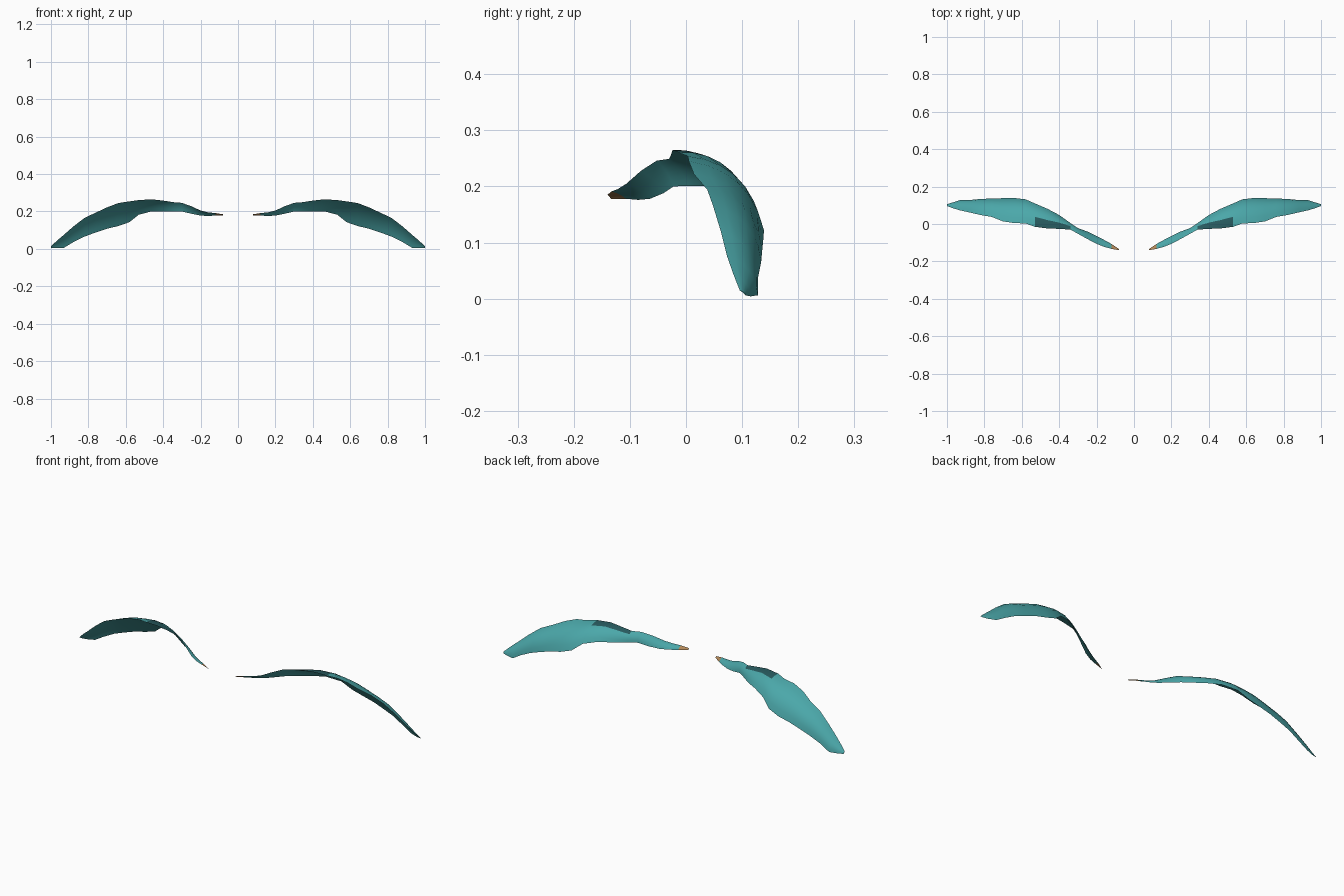
import bpy, bmesh, math
from mathutils import Vector

if "Cube" in bpy.data.objects:
    bpy.data.objects.remove(bpy.data.objects["Cube"])


def material(name, color):
    m = bpy.data.materials.new(name)
    m.diffuse_color = (*color, 1)
    m.use_nodes = True
    m.node_tree.nodes["Principled BSDF"].inputs["Base Color"].default_value = m.diffuse_color
    return m


teal = material("teal", (0.07, 0.39, 0.40))
dark = material("dark_teal", (0.02, 0.10, 0.11))
tan = material("tan_tip", (0.45, 0.25, 0.10))

# Stations along one blade: x, front-upper edge (y, z), rear-lower edge (y, z)
STATIONS = [
    (0.080, -.140, .185, -.134, .178),
    (0.12, -.133, .191, -.107, .178),
    (0.16, -.122, .195, -.085, .176),
    (0.20, -.106, .205, -.064, .178),
    (0.25, -.080, .228, -.040, .188),
    (0.30, -.052, .246, -.022, .200),
    (0.34, -.030, .249, .005, .201),
    (0.40, -.026, .258, .048, .201),
    (0.46, -.024, .265, .080, .201),
    (0.53, -.015, .261, .110, .183),
    (0.58, .003, .254, .132, .143),
    (0.64, .005, .245, .139, .122),
    (0.70, .014, .222, .138, .108),
    (0.76, .038, .194, .136, .088),
    (0.82, .048, .166, .134, .066),
    (0.88, .062, .120, .128, .036),
    (0.93, .073, .076, .128, .006),
    (0.97, .085, .042, .115, .004),
    (1.000, .096, .014, .106, .006),
]
N = 6  # spans across the width

# One arched, thin blade: closed lens-shaped sections skinned along x
bm = bmesh.new()
rings = []
for x, fy, fz, by, bz in STATIONS:
    f, b = Vector((x, fy, fz)), Vector((x, by, bz))
    w = b - f
    out = Vector((0, -w.z, w.y)).normalized()
    width = w.length

    def point(t, bulge):
        return f + w * t + out * (bulge * width * 4 * t * (1 - t))

    top = [bm.verts.new(point(i / N, 0.17)) for i in range(N + 1)]
    low = [bm.verts.new(point(i / N, 0.06)) for i in range(N - 1, 0, -1)]
    rings.append(top + low)

for k, (a, b) in enumerate(zip(rings, rings[1:])):
    for i in range(2 * N):
        j = (i + 1) % (2 * N)
        face = bm.faces.new((a[i], b[i], b[j], a[j]))
        face.smooth = True
        if k == 0:
            face.material_index = 1
        elif 6 <= k <= 8 and i < 2:      # darker strip along the crest
            face.material_index = 2
        elif i >= N:
            face.material_index = 0
bm.faces.new(rings[0])
bm.faces.new(rings[-1][::-1])
bmesh.ops.recalc_face_normals(bm, faces=bm.faces)

mesh = bpy.data.meshes.new("curved_blades")
bm.to_mesh(mesh)
bm.free()
for m in (teal, tan, dark):
    mesh.materials.append(m)
blades = bpy.data.objects.new("curved_blades", mesh)
bpy.context.collection.objects.link(blades)

# Mirror to make the matching blade
blades.modifiers.new("mirror", 'MIRROR').use_axis[0] = True

bpy.context.view_layer.objects.active = blades
blades.select_set(True)
bpy.ops.object.shade_smooth_by_angle(angle=math.radians(50))
